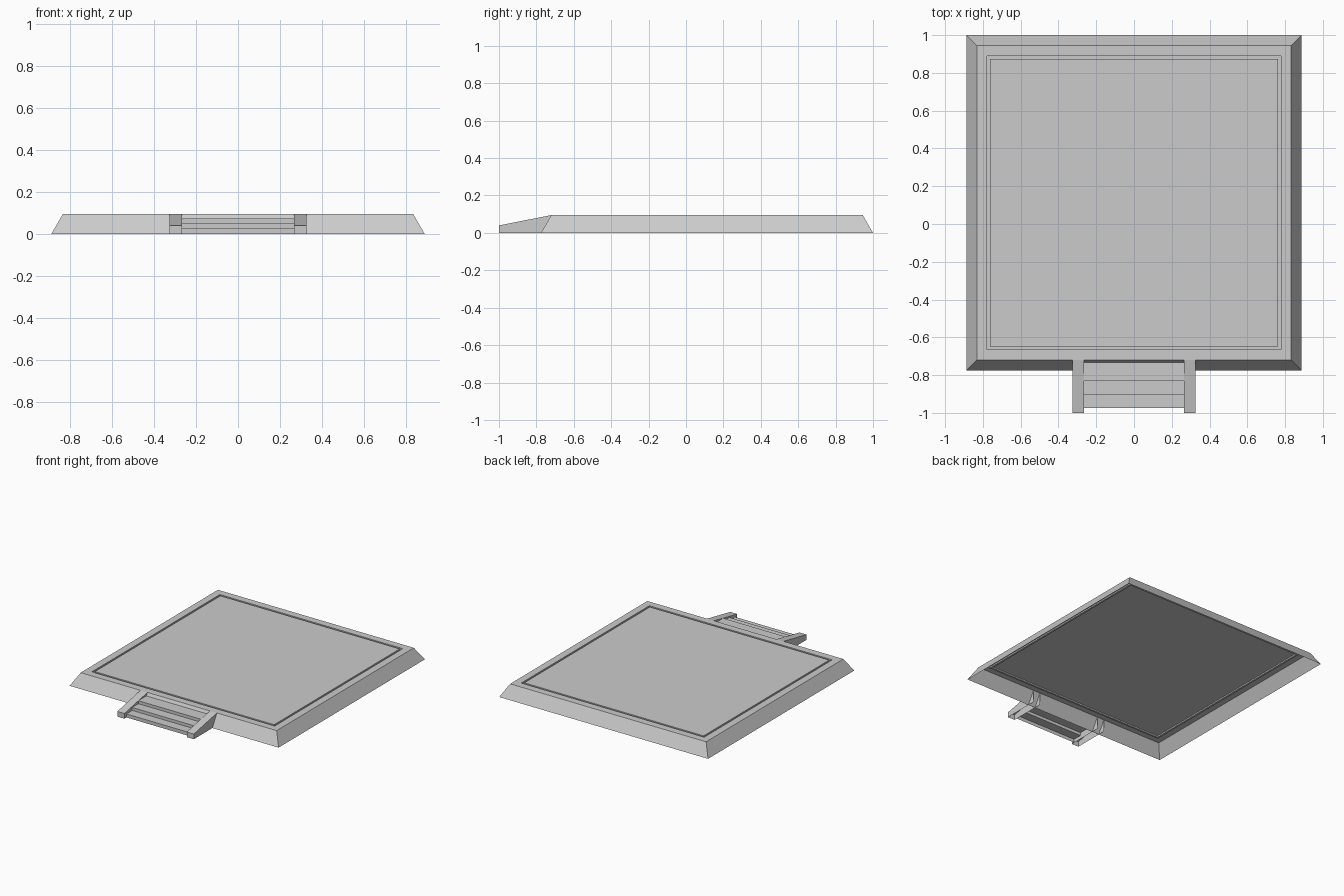
import bpy
import bmesh

if "Cube" in bpy.data.objects:
    bpy.data.objects.remove(bpy.data.objects["Cube"], do_unlink=True)

stone = bpy.data.materials.new("grey_stone")
stone.use_nodes = True
GREY = (0.6, 0.6, 0.6, 1)
stone.diffuse_color = GREY
stone.node_tree.nodes["Principled BSDF"].inputs["Base Color"].default_value = GREY


def finish(name, bm):
    mesh = bpy.data.meshes.new(name)
    bm.to_mesh(mesh)
    bm.free()
    mesh.materials.append(stone)
    obj = bpy.data.objects.new(name, mesh)
    bpy.context.collection.objects.link(obj)
    return obj


def strip(bm, profile, x0, x1):
    """Sheet swept along x from a (y, z) profile running front to back."""
    rows = [[bm.verts.new((x, y, z)) for x in (x0, x1)] for y, z in profile]
    for (a, b), (c, d) in zip(rows, rows[1:]):
        bm.faces.new((a, b, d, c))
    return rows


TOP = 0.095
CENTRE_Y = 0.1125
LIP_Y = -0.72

# Platform shell: square rings from the foot up the slope, through the groove
bm = bmesh.new()
rings = []
for half, z in [(0.8875, 0), (0.8325, TOP), (0.777, TOP),
                (0.777, TOP - 0.01), (0.762, TOP - 0.01), (0.762, TOP)]:
    corners = [(-half, -half), (half, -half), (half, half), (-half, half)]
    rings.append([bm.verts.new((x, CENTRE_Y + y, z)) for x, y in corners])
for low, high in zip(rings, rings[1:]):
    for i in range(4):
        j = (i + 1) % 4
        bm.faces.new((low[i], low[j], high[j], high[i]))
bm.faces.new(rings[-1])
finish("platform", bm)

# Steps: open-backed treads and risers running into the sloped wall
bm = bmesh.new()
fronts = [-0.975, -0.905, -0.83, -0.733]
heights = [0.027, 0.05, 0.073]
profile = [(fronts[0], 0)]
for i, z in enumerate(heights):
    profile += [(fronts[i], z), (fronts[i + 1], z)]
strip(bm, profile, -0.265, 0.265)
finish("steps", bm)

# Sloping cheek walls on both sides of the steps, open underneath
for side, x0 in (("right", -0.325), ("left", 0.265)):
    bm = bmesh.new()
    rows = strip(bm, [(-1, 0), (-1, 0.04), (LIP_Y, TOP)], x0, x0 + 0.06)
    heel = [bm.verts.new((x, LIP_Y, 0)) for x in (x0, x0 + 0.06)]
    for k in (0, 1):
        wall = [rows[0][k], rows[1][k], rows[2][k], heel[k]]
        bm.faces.new(wall if k == 0 else wall[::-1])
    bmesh.ops.recalc_face_normals(bm, faces=bm.faces)
    finish(side + "_stair_wall", bm)
